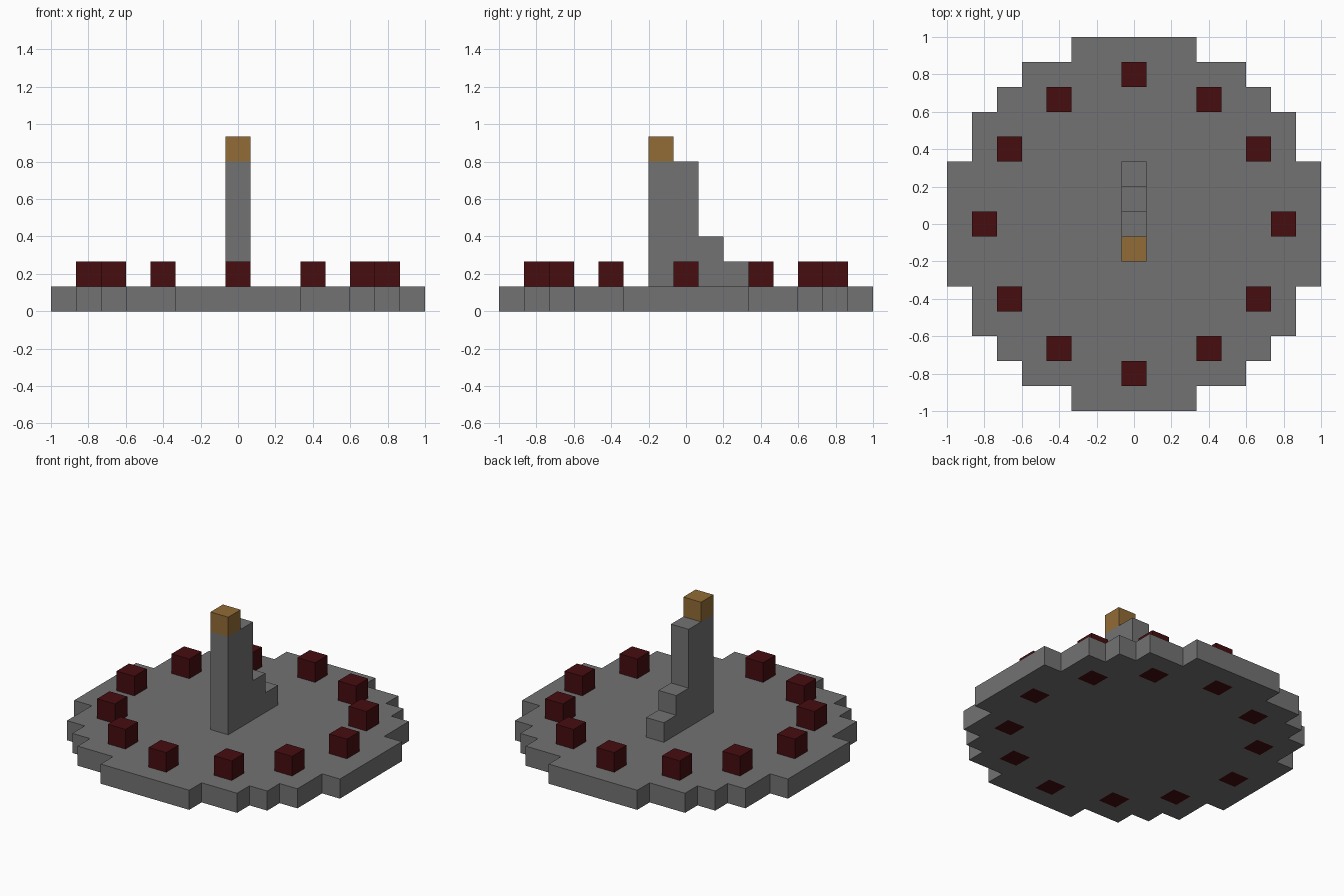
import bpy
import bmesh

U = 2 / 15  # one block

cube = bpy.data.objects.get("Cube")
if cube:
    bpy.data.objects.remove(cube, do_unlink=True)


def material(name, rgb):
    mat = bpy.data.materials.new(name)
    mat.use_nodes = True
    mat.diffuse_color = (*rgb, 1)
    mat.node_tree.nodes["Principled BSDF"].inputs["Base Color"].default_value = (*rgb, 1)
    return mat


stone = material("grey_stone", (0.17, 0.17, 0.17))
red = material("dark_red", (0.062, 0.004, 0.005))
gold = material("dull_gold", (0.29, 0.15, 0.038))


def finish(name, bm, mat):
    bmesh.ops.recalc_face_normals(bm, faces=bm.faces)
    mesh = bpy.data.meshes.new(name)
    bm.to_mesh(mesh)
    bm.free()
    mesh.materials.append(mat)
    obj = bpy.data.objects.new(name, mesh)
    bpy.context.collection.objects.link(obj)
    return obj


def extrude(bm, faces, vec):
    result = bmesh.ops.extrude_face_region(bm, geom=faces)
    verts = [v for v in result["geom"] if isinstance(v, bmesh.types.BMVert)]
    bmesh.ops.translate(bm, verts=verts, vec=vec)


def block(name, i, j, low, high, mat):
    """One-block-wide column on grid cell (i, j), from layer low to high."""
    bm = bmesh.new()
    bmesh.ops.create_cube(bm, size=U)
    bmesh.ops.scale(bm, verts=bm.verts, vec=(1, 1, high - low))
    bmesh.ops.translate(bm, verts=bm.verts, vec=(i * U, j * U, (low + high) / 2 * U))
    return finish(name, bm, mat)


# Ring of marker cells, mirrored to all four quarters
ring = sorted({(sx * i, sy * j) for i, j in ((0, 6), (3, 5), (5, 3), (6, 0))
               for sx in (-1, 1) for sy in (-1, 1)})

# Stepped round base, with a socket for every marker
reach = (7, 7, 7, 6, 6, 5, 4, 2)  # half width of each row, from the middle out
bm = bmesh.new()
bmesh.ops.create_grid(bm, x_segments=15, y_segments=15, size=1)
unused = []
for face in bm.faces:
    centre = face.calc_center_median()
    i, j = round(centre.x / U), round(centre.y / U)
    if abs(i) > reach[abs(j)] or (i, j) in ring:
        unused.append(face)
bmesh.ops.delete(bm, geom=unused, context="FACES")
extrude(bm, bm.faces[:], (0, 0, U))
finish("base", bm, stone)

# Markers run through the base and stand one block above it
for n, (i, j) in enumerate(ring, 1):
    block(f"marker_{n}", i, j, 0, 2, red)

# Central pillar with steps at the back, as one side profile
profile = ((-1.5, 1), (2.5, 1), (2.5, 2), (1.5, 2), (1.5, 3), (0.5, 3), (0.5, 6), (-1.5, 6))
bm = bmesh.new()
side = bm.faces.new([bm.verts.new((-U / 2, y * U, z * U)) for y, z in profile])
extrude(bm, [side], (U, 0, 0))
finish("stepped_pillar", bm, stone)

# Gold block on the front of the pillar top
block("pillar_cap", 0, -1, 6, 7, gold)
